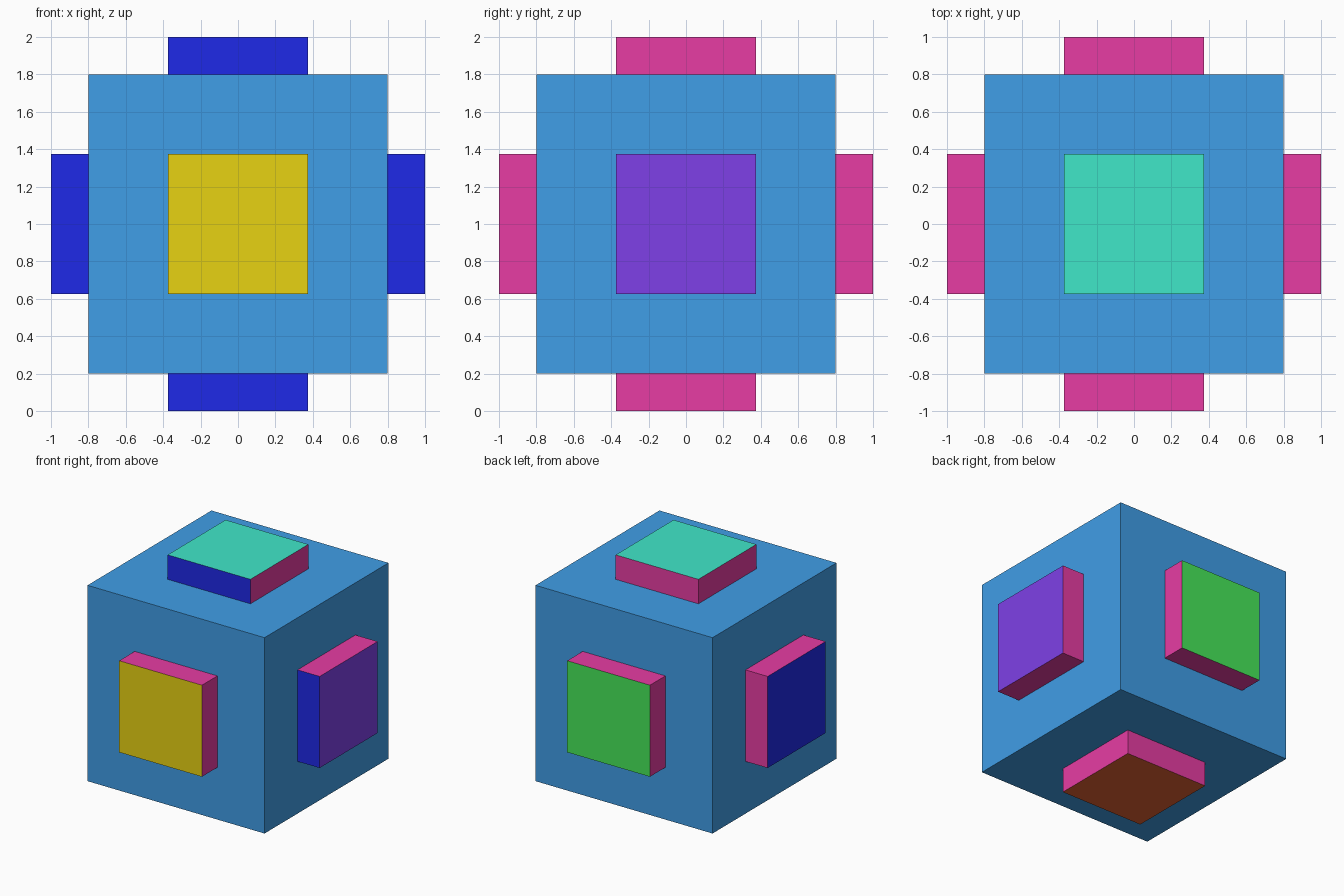
import bpy, bmesh
from mathutils import Vector, Matrix

if "Cube" in bpy.data.objects:
    bpy.data.objects.remove(bpy.data.objects["Cube"])

BODY, PAD, RAISE = 1.6, 0.748, 0.2

COLORS = {
    "body_blue": (0.051, 0.342, 0.8),
    "side_pink": (0.8, 0.046, 0.37),
    "deep_blue": (0.0137, 0.0222, 0.8),
    "yellow": (0.8, 0.645, 0.006),
    "purple": (0.209, 0.051, 0.8),
    "teal": (0.051, 0.8, 0.584),
    "green": (0.063, 0.8, 0.1),
    "brown": (0.78, 0.127, 0.034),
}
SLOT = {name: i for i, name in enumerate(COLORS)}

# Cap colour for each outward direction
CAPS = {
    (0, -1, 0): "yellow", (0, 1, 0): "green",
    (1, 0, 0): "purple", (-1, 0, 0): "deep_blue",
    (0, 0, 1): "teal", (0, 0, -1): "brown",
}


def key(v):
    return tuple(int(round(c)) for c in v)


# Cube body with a square pad raised from every face
bm = bmesh.new()
bmesh.ops.create_cube(bm, size=BODY, matrix=Matrix.Translation((0, 0, 1)))
bm.normal_update()
pads = list(bm.faces)
bmesh.ops.inset_individual(bm, faces=pads, thickness=(BODY - PAD) / 2,
                           use_even_offset=True)
caps = bmesh.ops.extrude_discrete_faces(bm, faces=pads)["faces"]
bm.normal_update()
for cap in caps:
    bmesh.ops.translate(bm, verts=cap.verts, vec=cap.normal * RAISE)
bmesh.ops.recalc_face_normals(bm, faces=bm.faces)
bm.normal_update()

# Colours: cap by direction, pad walls pink except the front-facing ones
for f in bm.faces:
    n = f.normal
    height = (f.calc_center_median() - Vector((0, 0, 1))).dot(n)
    if height > BODY / 2 + RAISE / 2:
        name = CAPS[key(n)]
    elif height > BODY / 2 - 0.01:
        name = "body_blue"
    else:
        name = "deep_blue" if n.y < -0.5 else "side_pink"
    f.material_index = SLOT[name]

mesh = bpy.data.meshes.new("padded_cube")
bm.to_mesh(mesh)
bm.free()
for name, rgb in COLORS.items():
    mat = bpy.data.materials.new(name)
    mat.diffuse_color = (*rgb, 1)
    mat.use_nodes = True
    mat.node_tree.nodes["Principled BSDF"].inputs["Base Color"].default_value = mat.diffuse_color
    mesh.materials.append(mat)
cube = bpy.data.objects.new("padded_cube", mesh)
bpy.context.collection.objects.link(cube)
